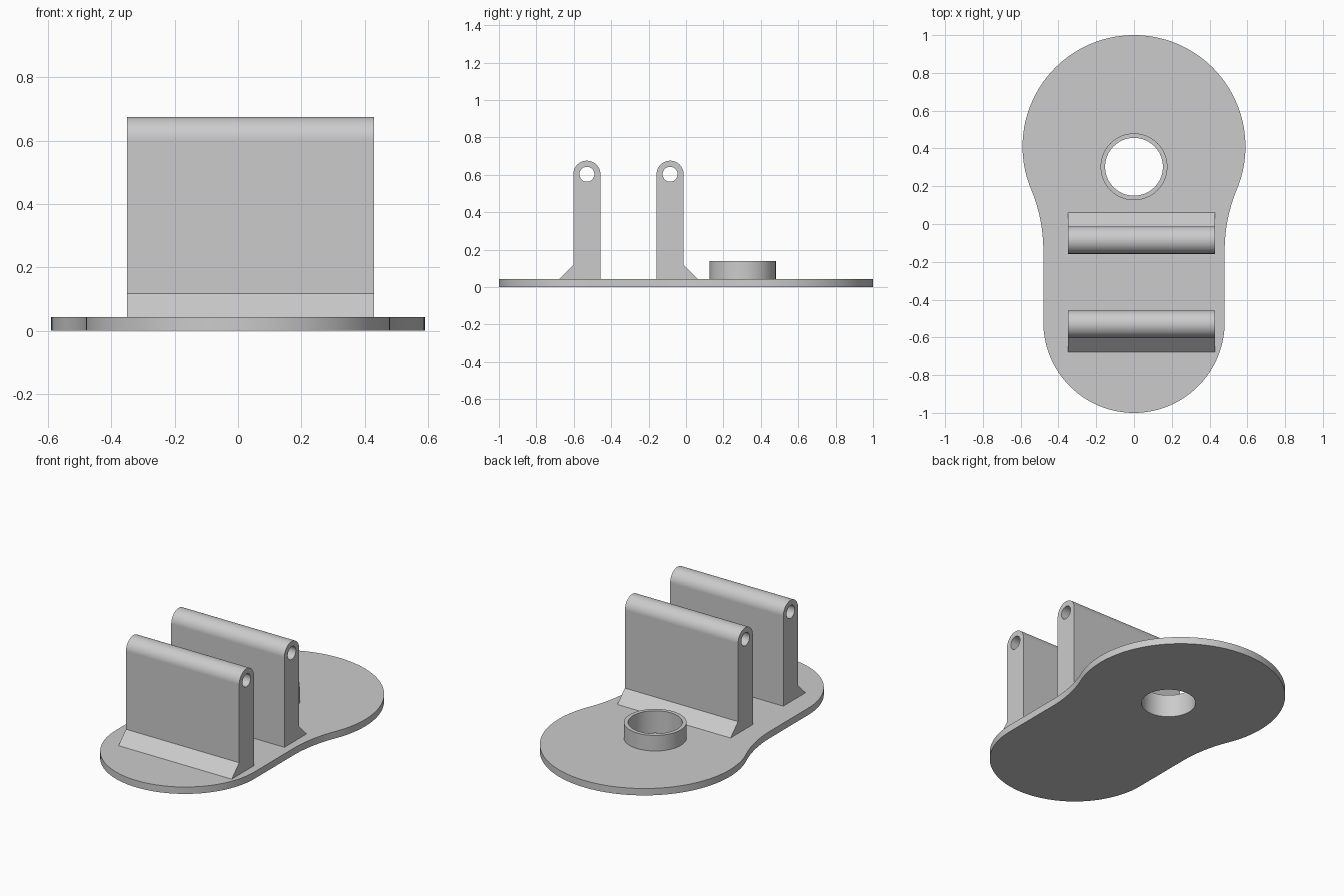
import bpy, bmesh
from math import pi, cos, sin, atan2
from mathutils import Matrix

cube = bpy.data.objects.get("Cube")
if cube:
    bpy.data.objects.remove(cube, do_unlink=True)

grey = bpy.data.materials.new("plain grey")
grey.use_nodes = True
grey.diffuse_color = (0.6, 0.6, 0.6, 1)
grey.node_tree.nodes["Principled BSDF"].inputs["Base Color"].default_value = (0.6, 0.6, 0.6, 1)


def arc(cx, cy, r, a0, a1, n):
    """Points along an arc, both ends included."""
    return [(cx + r * cos(a0 + (a1 - a0) * i / n),
             cy + r * sin(a0 + (a1 - a0) * i / n)) for i in range(n + 1)]


def circle(cx, cy, r, n=64):
    return arc(cx, cy, r, 0, 2 * pi, n)[:-1]


def prism(name, loops, depth, matrix):
    """Extrude a flat outline with holes along its local z."""
    bm = bmesh.new()
    for loop in loops:
        vs = [bm.verts.new((x, y, 0)) for x, y in loop]
        for a, b in zip(vs, vs[1:] + vs[:1]):
            bm.edges.new((a, b))
    bmesh.ops.triangle_fill(bm, use_beauty=True, edges=bm.edges[:], normal=(0, 0, 1))
    out = bmesh.ops.extrude_face_region(bm, geom=bm.faces[:])
    top = [g for g in out["geom"] if isinstance(g, bmesh.types.BMVert)]
    bmesh.ops.translate(bm, verts=top, vec=(0, 0, depth))
    bmesh.ops.transform(bm, matrix=matrix, verts=bm.verts[:])
    bmesh.ops.recalc_face_normals(bm, faces=bm.faces[:])
    mesh = bpy.data.meshes.new(name)
    bm.to_mesh(mesh)
    bm.free()
    mesh.materials.append(grey)
    obj = bpy.data.objects.new(name, mesh)
    bpy.context.collection.objects.link(obj)
    bpy.ops.object.select_all(action="DESELECT")
    obj.select_set(True)
    bpy.context.view_layer.objects.active = obj
    bpy.ops.object.shade_smooth_by_angle(angle=pi / 6)
    obj.modifiers.new("Even shading", "WEIGHTED_NORMAL").keep_sharp = True
    return obj


# Base plate: large round end, concave waist, straight sides, small round end
BIG, BIG_Y = 0.59, 0.41
SMALL, SMALL_Y = 0.48, -0.52
WAIST_Y = -0.14
drop = BIG_Y - WAIST_Y
waist = (SMALL ** 2 + drop ** 2 - BIG ** 2) / (2 * (BIG - SMALL))
tilt = atan2(drop, SMALL + waist)
side = arc(SMALL + waist, WAIST_Y, waist, pi, pi - tilt, 16)
side += arc(0, BIG_Y, BIG, -tilt, pi / 2, 48)[1:]
half = arc(0, SMALL_Y, SMALL, -pi / 2, 0, 32) + side
outline = half + [(-x, y) for x, y in half[-2:0:-1]]

BORE = (0, 0.303, 0.153)
PLATE_Z = 0.043
prism("base_plate", [outline, circle(*BORE)], PLATE_Z, Matrix())

# Raised collar round the bore
prism("collar", [circle(0, 0.303, 0.177), circle(*BORE)], 0.14 - PLATE_Z,
      Matrix.Translation((0, 0, PLATE_Z)))

# Upright walls: rounded top, cross hole, sloping foot on the outer side
R, PIN_Z, FOOT = 0.0725, 0.603, 0.074
to_side = Matrix(((0, 0, 1, -0.35), (1, 0, 0, 0), (0, 1, 0, 0), (0, 0, 0, 1)))
for name, y, out in (("front_wall", -0.53, -1), ("rear_wall", -0.085, 1)):
    profile = [(-R, PLATE_Z), (R + FOOT, PLATE_Z), (R, PLATE_Z + FOOT)]
    profile += arc(0, PIN_Z, R, 0, pi, 32)
    loops = [[(y + out * u, z) for u, z in loop]
             for loop in (profile, circle(0, PIN_Z, 0.04, 40))]
    prism(name, loops, 0.78, to_side)
